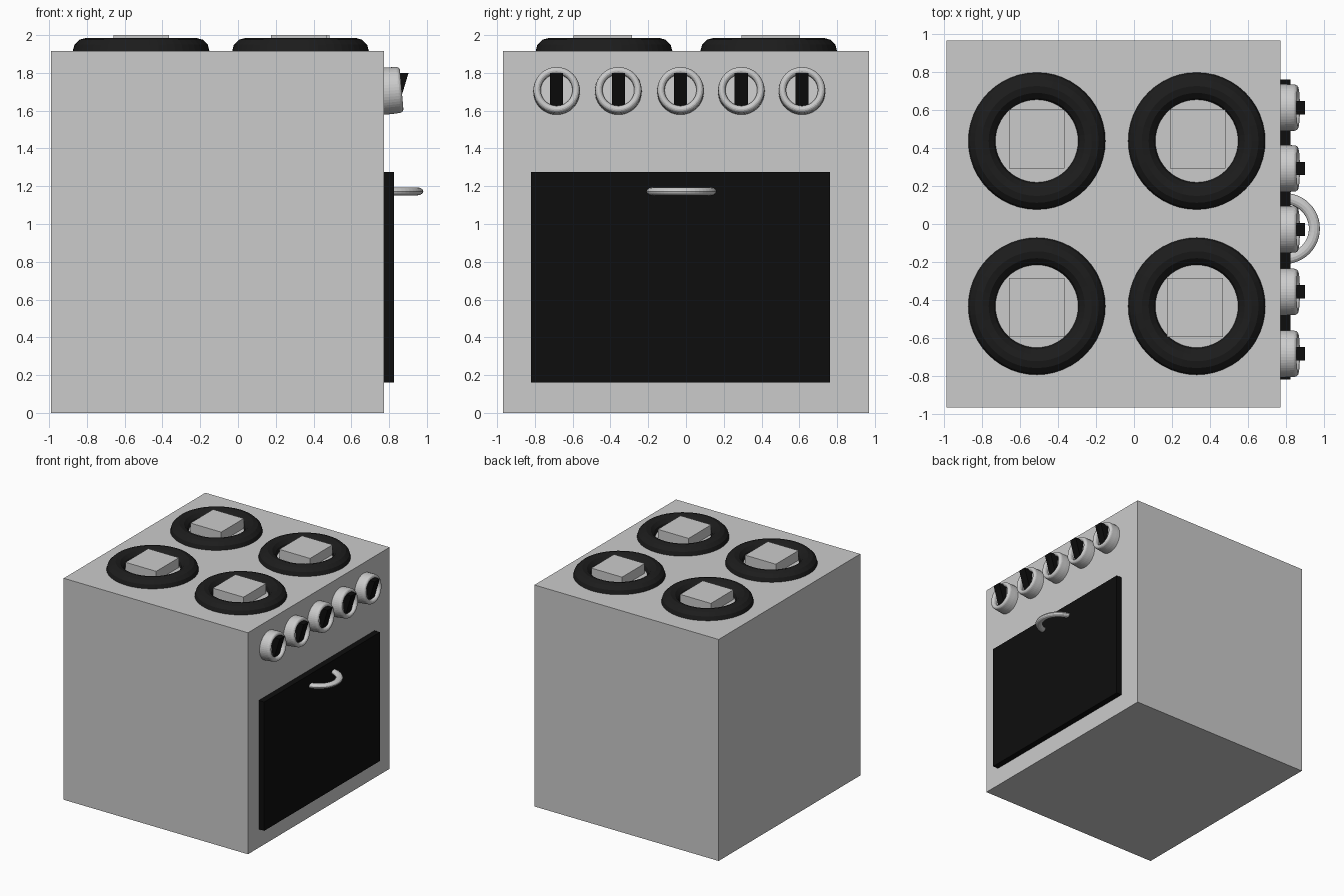
import bpy, bmesh
from math import radians, pi, cos, sin
from mathutils import Matrix, Vector

if "Cube" in bpy.data.objects:
    bpy.data.objects.remove(bpy.data.objects["Cube"])


def material(name, value):
    mat = bpy.data.materials.new(name)
    mat.diffuse_color = (value, value, value, 1)
    mat.use_nodes = True
    mat.node_tree.nodes["Principled BSDF"].inputs["Base Color"].default_value = mat.diffuse_color
    return mat


black = material("black_enamel", 0.004)
iron = material("cast_iron", 0.012)


def finish(name, bm, mat=None):
    bmesh.ops.recalc_face_normals(bm, faces=bm.faces)
    mesh = bpy.data.meshes.new(name)
    bm.to_mesh(mesh)
    bm.free()
    obj = bpy.data.objects.new(name, mesh)
    bpy.context.collection.objects.link(obj)
    if mat:
        mesh.materials.append(mat)
    return obj


def box(name, x, y, z, mat=None):
    bm = bmesh.new()
    bmesh.ops.create_cube(bm, size=1)
    for v in bm.verts:
        v.co = [(a + b) / 2 + c * (b - a) for c, (a, b) in zip(v.co, (x, y, z))]
    return finish(name, bm, mat)


def torus(name, loc, major, minor, mat=None, flatten=1):
    bpy.ops.mesh.primitive_torus_add(location=loc, major_radius=major, minor_radius=minor,
                                     major_segments=48, minor_segments=12)
    obj = bpy.context.object
    obj.name = name
    obj.scale.z = flatten
    if mat:
        obj.data.materials.append(mat)
    return obj


def knob_dial(name, y, z):
    # Lathed cup with a rounded rim and recessed face, tipped slightly upward
    rim = [(0.074 + 0.016 * sin(a), 0.106 + 0.017 * cos(a)) for a in [i * pi / 8 for i in range(9)]]
    rim = [(x, r) for x, r in rim]
    arc = [(0.073 + 0.021 * sin(i * pi / 8), 0.103 + 0.019 * cos(i * pi / 8)) for i in range(9)]
    profile = [(-0.02, 0), (-0.02, 0.124), (0.03, 0.124)] + arc + [(0.055, 0.084), (0.055, 0)]
    bm = bmesh.new()
    verts = [bm.verts.new((x, 0, r)) for x, r in profile]
    edges = [bm.edges.new(pair) for pair in zip(verts, verts[1:])]
    bmesh.ops.spin(bm, geom=verts + edges, cent=(0, 0, 0), axis=(1, 0, 0),
                   angle=2 * pi, steps=48)
    bmesh.ops.remove_doubles(bm, verts=bm.verts, dist=0.0005)
    obj = finish(name, bm)
    obj.location = (0.773, y, z)
    obj.rotation_euler.y = radians(-5)
    return obj


def knob_grip(name, y):
    # Wedge that leans forward at the top
    side = [(0.79, 1.80), (0.903, 1.80), (0.85, 1.625), (0.79, 1.625)]
    bm = bmesh.new()
    face = bm.faces.new([bm.verts.new((x, y - 0.035, z)) for x, z in side])
    ext = bmesh.ops.extrude_face_region(bm, geom=[face])
    new = [g for g in ext["geom"] if isinstance(g, bmesh.types.BMVert)]
    bmesh.ops.translate(bm, verts=new, vec=(0, 0.07, 0))
    # Close the open side if extrusion consumed the starting face
    bmesh.ops.holes_fill(bm, edges=bm.edges, sides=4)
    return finish(name, bm, black)


# Cabinet and oven door
box("cabinet", (-0.99, 0.773), (-0.968, 0.968), (0, 1.916))
box("oven_door", (0.76, 0.825), (-0.82, 0.762), (0.16, 1.274), black)

# Door handle, a ring half sunk in the door
torus("door_handle", (0.794, -0.024, 1.173), 0.158, 0.029, flatten=0.72)

# Hob: ring burners with a square plate in each
for x in (-0.513, 0.331):
    for y in (-0.434, 0.438):
        torus("burner_ring", (x, y, 1.913), 0.29, 0.0725, iron)
        px = x if x < 0 else (0.322 if y < 0 else 0.337)
        py = y + (0.01 if y > 0 else -0.006)
        box("burner_plate", (px - 0.147, px + 0.147), (py - 0.155, py + 0.155), (1.90, 2.0))

# Control knobs
for y in (-0.685, -0.358, -0.029, 0.293, 0.614):
    knob_dial("knob_dial", y, 1.703)
    knob_grip("knob_grip", y)
